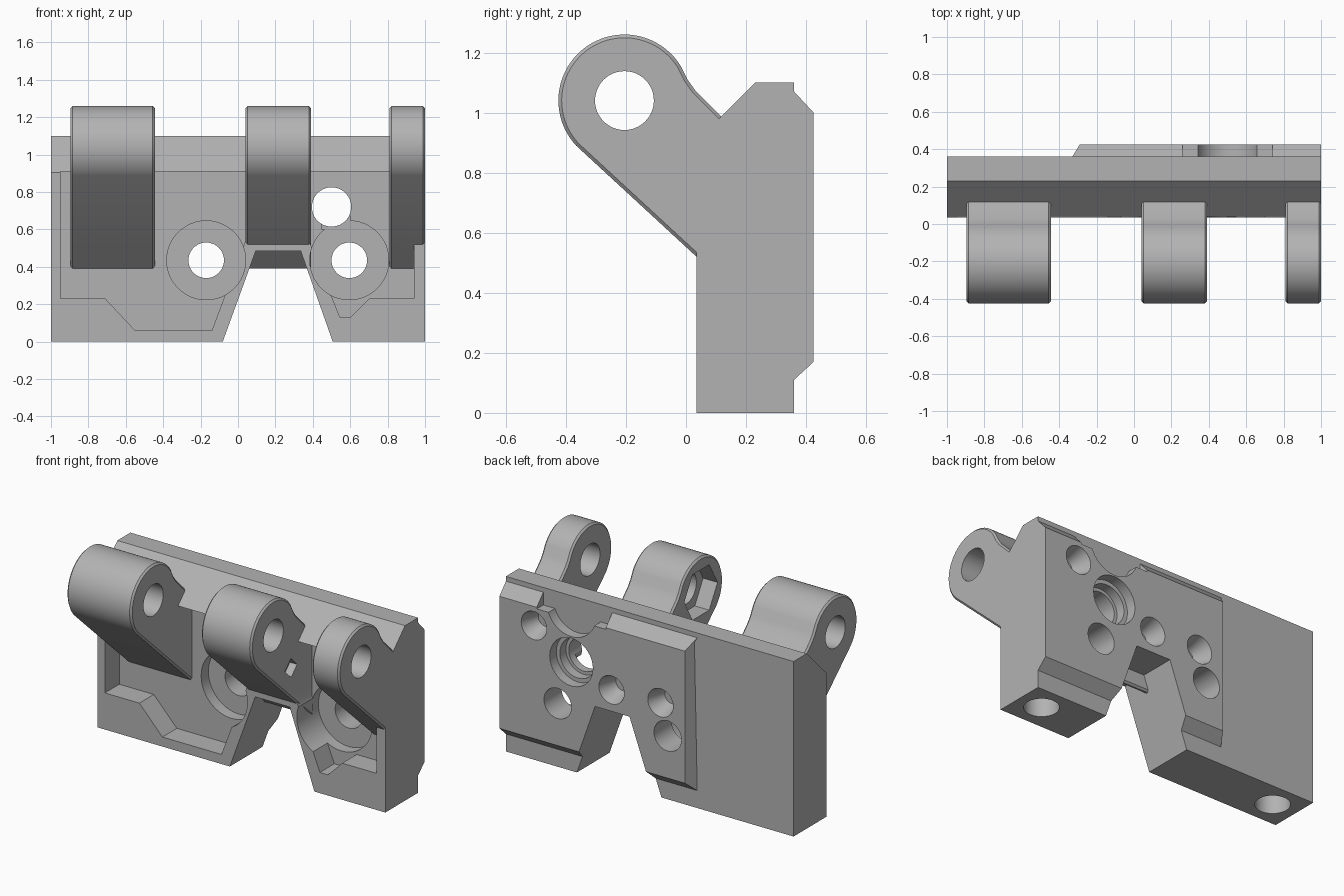
import bpy, bmesh, math
from mathutils import Vector, Matrix

if "Cube" in bpy.data.objects:
    bpy.data.objects.remove(bpy.data.objects["Cube"])

grey = bpy.data.materials.new("matte grey")
grey.use_nodes = True
COLOR = (0.45, 0.45, 0.45, 1)
grey.diffuse_color = COLOR
grey.node_tree.nodes["Principled BSDF"].inputs["Base Color"].default_value = COLOR


def place(axis, u, v, w):
    return {"x": (w, u, v), "y": (u, w, v), "z": (u, v, w)}[axis]


def solid(name, ring_a, ring_b, axis, a, b):
    """Loft between two matching outlines placed at a and b on an axis."""
    bm = bmesh.new()
    va = [bm.verts.new(place(axis, u, v, a)) for u, v in ring_a]
    vb = [bm.verts.new(place(axis, u, v, b)) for u, v in ring_b]
    bm.faces.new(va)
    bm.faces.new(vb)
    for i in range(len(va)):
        j = (i + 1) % len(va)
        bm.faces.new((va[i], va[j], vb[j], vb[i]))
    bmesh.ops.recalc_face_normals(bm, faces=bm.faces)
    mesh = bpy.data.meshes.new(name)
    bm.to_mesh(mesh)
    bm.free()
    mesh.materials.append(grey)
    ob = bpy.data.objects.new(name, mesh)
    bpy.context.collection.objects.link(ob)
    return ob


def prism(name, pts, axis, a, b):
    return solid(name, pts, pts, axis, a, b)


def circle(u, v, r, n=48, start=0.0, end=math.tau):
    return [(u + r * math.cos(start + (end - start) * i / n),
             v + r * math.sin(start + (end - start) * i / n)) for i in range(n)]


def apply_modifiers(ob):
    graph = bpy.context.evaluated_depsgraph_get()
    mesh = bpy.data.meshes.new_from_object(ob.evaluated_get(graph))
    ob.modifiers.clear()
    ob.data = mesh


def combine(target, tool, operation):
    mod = target.modifiers.new("combine", "BOOLEAN")
    mod.operation, mod.solver, mod.object = operation, "EXACT", tool
    apply_modifiers(target)
    bpy.data.objects.remove(tool)


def cut(target, tool):
    combine(target, tool, "DIFFERENCE")


FRONT, FLOOR, BACK, PAD = 0.035, 0.178, 0.36, 0.425

# Main plate with sloped top front edge
body = prism("hinge_body", [(FRONT, 0), (BACK, 0), (BACK, 1.10), (0.23, 1.10),
                            (FRONT, 0.905)], "x", -1, 1)

# Raised back pad, chamfered top, bottom and on its free side
pad = prism("back_pad", [(0.3, 0.11), (BACK, 0.11), (PAD, 0.17), (PAD, 1.0),
                         (BACK, 1.07), (0.3, 1.07)], "x", -0.33, 1)
for v in pad.data.vertices:
    if v.co.x < 0 and v.co.y > 0.4:
        v.co.x += 0.04
combine(body, pad, "UNION")

# Tapered notch between the legs
cut(body, prism("notch", [(-0.085, -0.01), (0.095, 0.485), (0.335, 0.485),
                          (0.51, -0.01)], "y", -1, 1))

# Shallow front pocket
cut(body, prism("pocket", [(-0.95, 0.91), (-0.95, 0.23), (-0.71, 0.23), (-0.55, 0.06),
                           (-0.14, 0.06), (0.04, 0.54), (0.38, 0.54), (0.545, 0.13),
                           (0.6, 0.13), (0.7, 0.23), (0.94, 0.23), (0.94, 0.91)],
                "y", -0.5, FLOOR))

# Screw holes with wide front counterbores
for x in (-0.17, 0.595):
    cut(body, prism("counterbore", circle(x, 0.435, 0.211), "y", -0.5, 0.25))
    cut(body, prism("screw_hole", circle(x, 0.435, 0.095), "y", -0.5, 1))

# Channel and stepped upper hole
cut(body, prism("channel", [(0.45, 0.6), (0.61, 0.6), (0.59, 0.72), (0.43, 0.72)],
                "y", -0.5, 0.25))
for r, y in ((0.105, -0.5), (0.125, 0.3), (0.15, 0.36)):
    cut(body, prism("upper_hole", circle(0.5, 0.72, r), "y", y, 1))

# Blind conical holes in the pad
for x, z in ((0.76, 0.88), (0.22, 0.62), (-0.12, 0.63)):
    cut(body, solid("countersink", circle(x, z, 0.05, 32), circle(x, z, 0.09, 32),
                    "y", 0.31, PAD + 0.005))

# Relief at the top of the pad
cut(body, prism("relief", [(0.26, 0.99), (0.74, 0.99), (0.74, 1.09), (0.26, 1.09)],
                "y", BACK, 0.6))
cut(body, prism("relief_arc", circle(0.5, 1.05, 0.17), "y", BACK, 0.6))

# Blind sockets under the legs
for x in (-0.84, 0.84):
    cut(body, prism("socket", circle(x, 0.2, 0.1), "z", -0.1, 0.15))

# Hinge knuckles
EYE = (-0.205, 1.04)
profile = circle(*EYE, 0.22, 40, math.radians(32), math.radians(228))
profile += [(FRONT, 0.52), (FLOOR, 0.39), (0.2, 0.39), (0.2, 0.98), (0.125, 0.98),
            (0.03, 1.075), (0.005, 1.11)]
for x0, x1 in ((-0.895, -0.445), (0.04, 0.39), (0.81, 1.0)):
    knuckle = prism("knuckle", profile, "x", x0, x1)
    bev = knuckle.modifiers.new("edge", "BEVEL")
    bev.width, bev.segments, bev.angle_limit = 0.011, 1, math.radians(60)
    apply_modifiers(knuckle)
    combine(body, knuckle, "UNION")

# Pin bore, nut seat and small side slot
cut(body, prism("pin_bore", circle(*EYE, 0.098), "x", -2, 2))
cut(body, prism("nut_seat", circle(*EYE, 0.165, 6), "x", 0.0, 0.14))
cut(body, prism("side_slot", circle(-0.03, 0.77, 0.06, 4), "x", 0.34, 0.45))

# Smooth curved walls, sharp edges kept
bpy.ops.object.select_all(action="DESELECT")
body.select_set(True)
bpy.context.view_layer.objects.active = body
bpy.ops.object.shade_smooth_by_angle(angle=math.radians(25))
